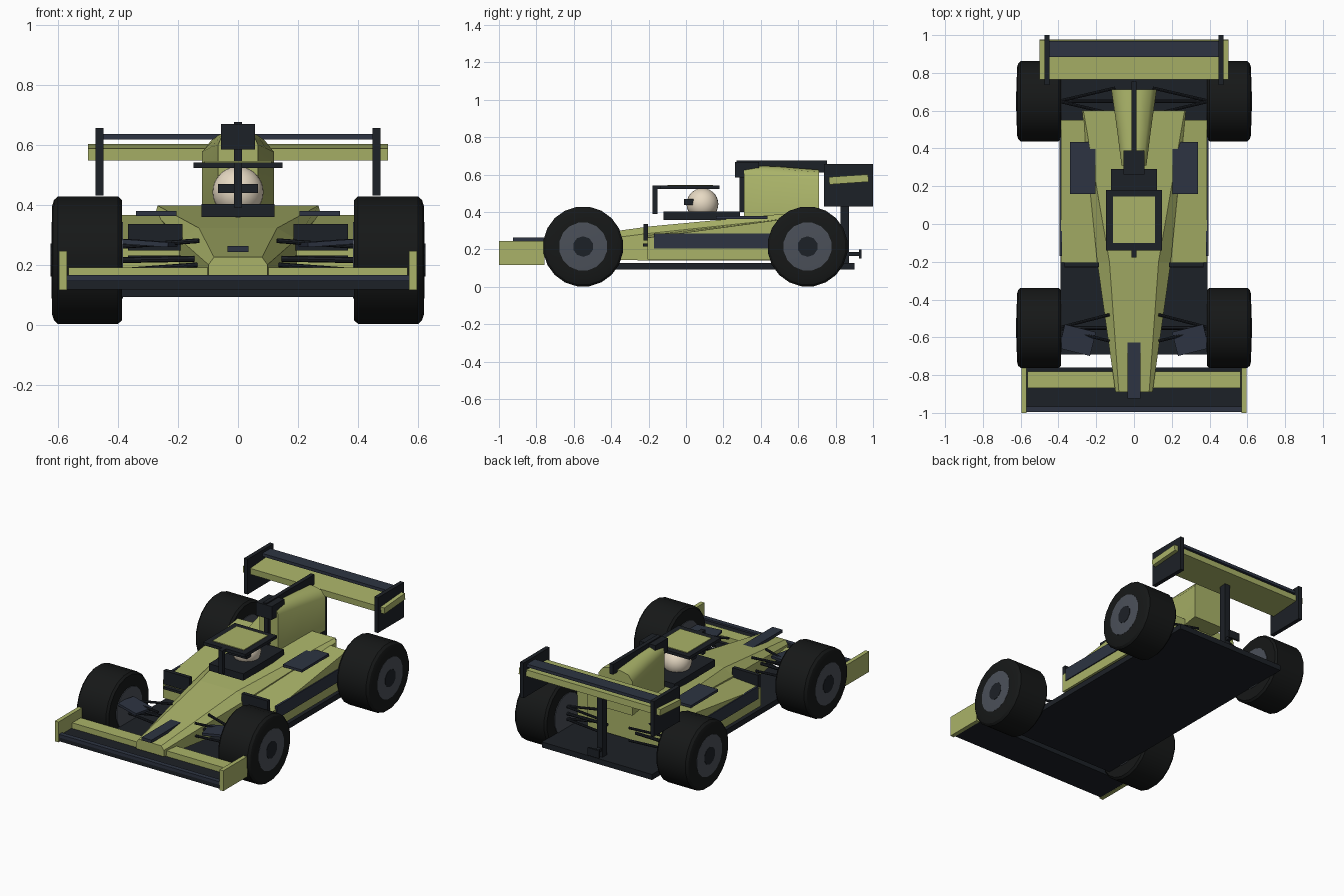
import bpy, bmesh, math
from mathutils import Vector

if "Cube" in bpy.data.objects:
    bpy.data.objects.remove(bpy.data.objects["Cube"])


def material(name, rgb):
    m = bpy.data.materials.new(name)
    m.diffuse_color = (*rgb, 1)
    m.use_nodes = True
    m.node_tree.nodes["Principled BSDF"].inputs["Base Color"].default_value = m.diffuse_color
    return m


OLIVE = material("olive_paint", (0.40, 0.45, 0.14))
DARK = material("carbon", (0.012, 0.015, 0.02))
SLATE = material("slate", (0.026, 0.034, 0.054))
RUBBER = material("rubber", (0.008, 0.009, 0.009))
RIM = material("rim_metal", (0.07, 0.08, 0.10))
CREAM = material("cream", (0.80, 0.70, 0.55))


def finish(name, bm, mat):
    bmesh.ops.recalc_face_normals(bm, faces=bm.faces)
    me = bpy.data.meshes.new(name)
    bm.to_mesh(me)
    bm.free()
    me.materials.append(mat)
    ob = bpy.data.objects.new(name, me)
    bpy.context.collection.objects.link(ob)
    return ob


def smooth(ob, angle=35):
    bpy.ops.object.select_all(action='DESELECT')
    ob.select_set(True)
    bpy.context.view_layer.objects.active = ob
    bpy.ops.object.shade_smooth_by_angle(angle=math.radians(angle))


def box(name, x, y, z, mat, rot=(0, 0, 0)):
    """Box from (min, max) ranges, turned about its own centre."""
    bm = bmesh.new()
    bmesh.ops.create_cube(bm, size=1)
    bmesh.ops.scale(bm, vec=(x[1] - x[0], y[1] - y[0], z[1] - z[0]), verts=bm.verts)
    ob = finish(name, bm, mat)
    ob.location = [(a + b) / 2 for a, b in (x, y, z)]
    ob.rotation_euler = rot
    return ob


def pair(name, x, y, z, mat, rot=(0, 0, 0)):
    for side, s in (("right", 1), ("left", -1)):
        box(f"{name}_{side}", sorted((s * x[0], s * x[1])), y, z, mat,
            (rot[0], s * rot[1], s * rot[2]))


def loft(name, sections, mat):
    """Skin a list of (y, [(x, z), ...]) cross-sections."""
    bm = bmesh.new()
    rings = [[bm.verts.new((x, y, z)) for x, z in pts] for y, pts in sections]
    n = len(rings[0])
    for a, b in zip(rings, rings[1:]):
        for i in range(n):
            bm.faces.new((a[i], a[(i + 1) % n], b[(i + 1) % n], b[i]))
    bm.faces.new(rings[0])
    bm.faces.new(rings[-1])
    return finish(name, bm, mat)


def lathe(name, profile, centre, side, mat, n=20):
    """Spin (offset, radius) points about the x axis."""
    bm = bmesh.new()
    rings = []
    for dx, r in profile:
        rings.append([bm.verts.new((side * dx, r * math.cos(t), r * math.sin(t)))
                      for t in (2 * math.pi * (i + 0.5) / n for i in range(n))])
    for a, b in zip(rings, rings[1:]):
        for i in range(n):
            bm.faces.new((a[i], a[(i + 1) % n], b[(i + 1) % n], b[i]))
    bm.faces.new(rings[0])
    bm.faces.new(rings[-1])
    ob = finish(name, bm, mat)
    ob.location = centre
    smooth(ob, 30)


def rod(name, a, b, r, mat):
    a, b = Vector(a), Vector(b)
    bm = bmesh.new()
    bmesh.ops.create_cone(bm, cap_ends=True, segments=8, radius1=r, radius2=r,
                          depth=(b - a).length)
    ob = finish(name, bm, mat)
    ob.location = (a + b) / 2
    ob.rotation_euler = (b - a).to_track_quat('Z', 'Y').to_euler()


def hull(hw, tw, z0, zs, z1):
    return [(-hw, z0), (hw, z0), (hw, zs), (tw, z1), (-tw, z1), (-hw, zs)]


# floor, nose and main body
box("floor", (-0.39, 0.39), (-0.69, 0.90), (0.093, 0.128), DARK)
loft("body", [(-0.89, hull(0.098, 0.08, 0.16, 0.20, 0.225)),
              (-0.20, hull(0.195, 0.13, 0.14, 0.285, 0.322)),
              (0.60, hull(0.275, 0.268, 0.14, 0.37, 0.397))], OLIVE)
box("nose_strip", (-0.035, 0.035), (-0.925, -0.62), (0.243, 0.262), SLATE)

# sidepods with their panels
for side, s in (("right", 1), ("left", -1)):
    loft(f"sidepod_{side}",
         [(y, [(s * 0.12, 0.145), (s * 0.387, 0.145), (s * 0.387, zo), (s * 0.12, zi)])
          for y, zo, zi in ((-0.205, 0.262, 0.28), (0.55, 0.365, 0.372))], OLIVE)
pair("sidepod_strip", (0.38, 0.394), (-0.17, 0.50), (0.205, 0.285), SLATE)
pair("sidepod_inlet", (0.185, 0.367), (-0.228, -0.203), (0.247, 0.335), DARK)
pair("inlet_splitter", (0.185, 0.367), (-0.23, -0.20), (0.216, 0.231), DARK)
pair("sidepod_louvre", (0.205, 0.34), (0.16, 0.435), (0.362, 0.378), SLATE)

# cockpit, driver head and head guard
box("cockpit_surround", (-0.122, 0.122), (-0.12, 0.29), (0.358, 0.402), DARK)
bm = bmesh.new()
bmesh.ops.create_uvsphere(bm, u_segments=24, v_segments=14, radius=0.085)
helmet = finish("helmet", bm, CREAM)
helmet.location = (0, 0.088, 0.442)
smooth(helmet, 60)
box("visor", (-0.066, 0.066), (-0.01, 0.04), (0.438, 0.468), DARK)
box("guard_post", (-0.014, 0.014), (-0.178, -0.152), (0.39, 0.53), DARK)
box("guard_frame", (-0.149, 0.149), (-0.14, 0.18), (0.522, 0.541), DARK)
box("guard_front_lip", (-0.014, 0.014), (-0.178, -0.13), (0.522, 0.541), DARK)
box("guard_panel", (-0.111, 0.111), (-0.10, 0.145), (0.53, 0.545), OLIVE)


# engine cover, intake and spine
def cover(w, zs, z1):
    return [(-w, 0.36), (w, 0.36), (w, zs), (w * 0.75, z1 - 0.012), (w * 0.3, z1),
            (-w * 0.3, z1), (-w * 0.75, z1 - 0.012), (-w, zs)]


smooth(loft("engine_cover", [(0.31, cover(0.066, 0.60, 0.65)),
                             (0.50, cover(0.09, 0.59, 0.642)),
                             (0.712, cover(0.12, 0.575, 0.625))], OLIVE), 50)
box("intake", (-0.056, 0.056), (0.262, 0.39), (0.583, 0.668), DARK)
box("intake_stem", (-0.014, 0.014), (0.285, 0.315), (0.40, 0.59), DARK)
box("spine_fin", (-0.013, 0.013), (0.27, 0.755), (0.61, 0.675), DARK)

# front wing
box("front_wing_plane", (-0.57, 0.57), (-0.99, -0.76), (0.118, 0.155), DARK)
box("front_wing_edge", (-0.57, 0.57), (-0.995, -0.965), (0.145, 0.165), SLATE)
box("front_wing_flap", (-0.565, 0.565), (-0.868, -0.782), (0.155, 0.191), OLIVE)
pair("front_wing_endplate", (0.57, 0.596), (-1.0, -0.757), (0.115, 0.245), OLIVE)

# rear wing
box("rear_wing_plane", (-0.50, 0.50), (0.765, 0.975), (0.554, 0.594), OLIVE,
    (math.radians(4), 0, 0))
box("rear_wing_flap", (-0.45, 0.45), (0.885, 0.968), (0.617, 0.636), SLATE)
pair("rear_wing_endplate", (0.448, 0.474), (0.737, 1.0), (0.43, 0.655), DARK)
box("rear_wing_post", (-0.02, 0.02), (0.825, 0.872), (0.10, 0.56), DARK)
box("rear_lamp", (-0.04, 0.04), (0.925, 0.937), (0.15, 0.20), DARK)
box("lamp_mount", (-0.012, 0.012), (0.86, 0.93), (0.165, 0.185), DARK)

# wheels and suspension
TYRE = [(-0.113, 0.15), (-0.113, 0.203), (-0.10, 0.215), (0.10, 0.215),
        (0.113, 0.203), (0.12, 0.18), (0.12, 0.125)]
for end, y, inner in (("front", -0.55, 0.13), ("rear", 0.65, 0.10)):
    for side, s in (("right", 1), ("left", -1)):
        tag = f"{end}_{side}"
        c = (s * 0.50, y, 0.215)
        lathe(f"tyre_{tag}", TYRE, c, s, RUBBER)
        lathe(f"rim_{tag}", [(-0.117, 0.13), (0.121, 0.13), (0.122, 0.12)], c, s, RIM, 16)
        lathe(f"hub_{tag}", [(0.10, 0.055), (0.124, 0.055)], c, s, DARK, 10)
        for z in (0.19, 0.27):
            for dy in (-0.07, 0.07):
                rod(f"wishbone_{tag}", (s * inner, y + dy, z + 0.01),
                    (s * 0.40, y, z - 0.01), 0.008, DARK)
        rod(f"axle_{tag}", (s * inner, y, 0.22), (s * 0.40, y, 0.215), 0.01, DARK)

# turning vanes behind the front wing
pair("front_vane", (0.215, 0.385), (-0.68, -0.55), (0.264, 0.28), SLATE,
     (0, math.radians(-4), math.radians(14)))
